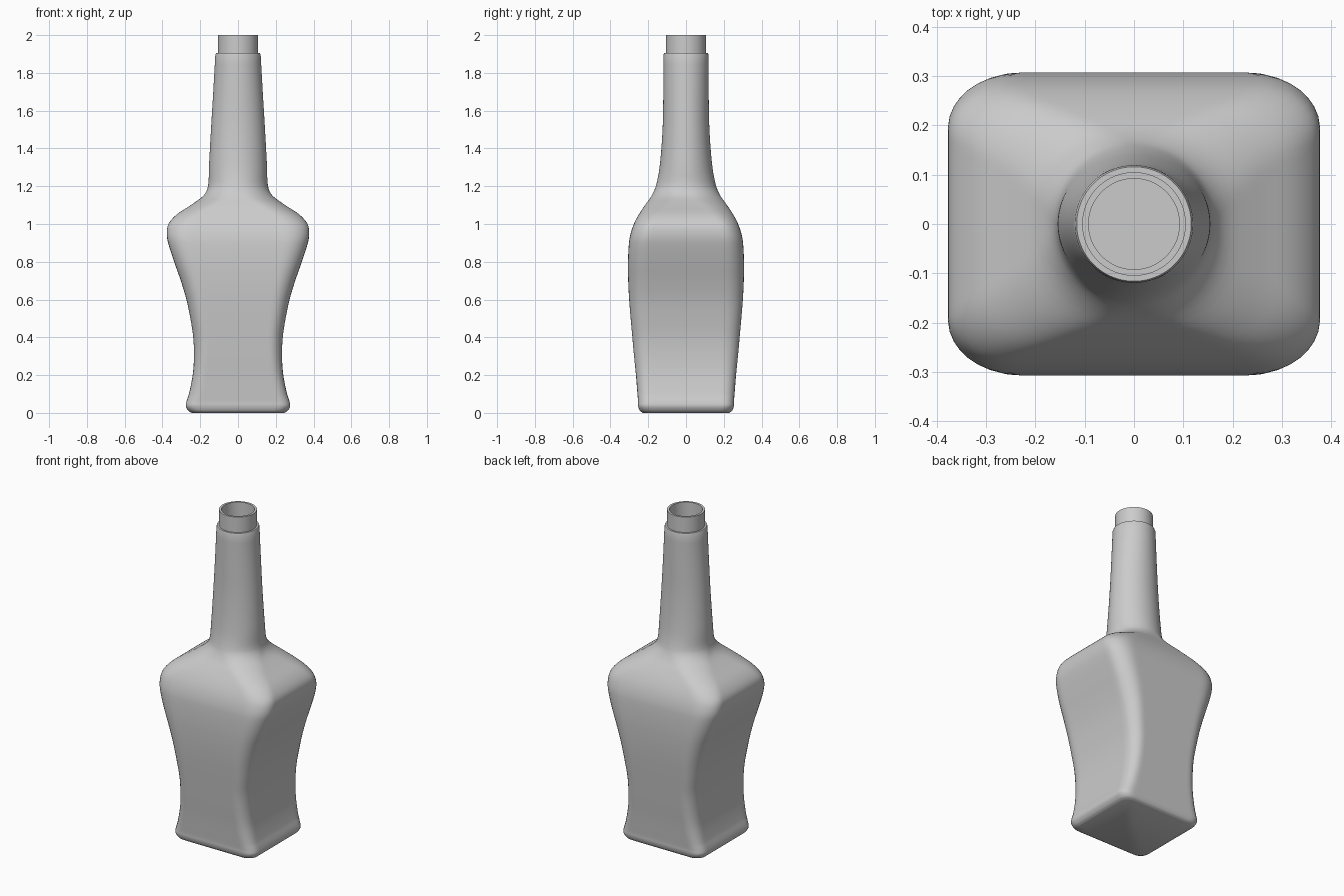
import bpy, bmesh, math

cube = bpy.data.objects.get("Cube")
if cube:
    bpy.data.objects.remove(cube, do_unlink=True)

SIDES = 128
WALL = 0.027

# Body sections: height, half width, half depth, corner roundness (1 = ellipse)
KEYS = [
    (0, .245, .228, .22), (.01, .262, .243, .22), (.035, .276, .253, .22),
    (.06, .273, .254, .23), (.1, .26, .257, .24), (.2, .24, .265, .26),
    (.3, .233, .275, .28), (.4, .237, .284, .3), (.5, .252, .293, .3),
    (.6, .273, .301, .31), (.7, .303, .306, .32), (.8, .338, .307, .32),
    (.9, .37, .302, .33), (.95, .377, .293, .34), (1, .368, .276, .36),
    (1.05, .325, .25, .42), (1.1, .25, .217, .56), (1.15, .183, .182, .82),
    (1.2, .159, .16, 1), (1.3, .154, .14, 1), (1.5, .143, .124, 1),
    (1.7, .131, .12, 1), (1.895, .12, .119, 1),
]


def smooth_keys(keys, steps):
    """Catmull-Rom spline through the section keys."""
    out = []
    for i in range(len(keys) - 1):
        a, b, c, d = (keys[max(0, min(len(keys) - 1, i + k))] for k in (-1, 0, 1, 2))
        for s in range(steps):
            t = s / steps
            row = []
            for j in range(4):
                # tangents are scaled by the uneven spacing in height
                h = c[0] - b[0]
                m0 = (c[j] - a[j]) / (c[0] - a[0]) * h
                m1 = (d[j] - b[j]) / (d[0] - b[0]) * h
                row.append((2*t**3 - 3*t*t + 1) * b[j] + (t**3 - 2*t*t + t) * m0
                           + (3*t*t - 2*t**3) * c[j] + (t**3 - t*t) * m1)
            row[3] = min(row[3], 1)
            out.append(tuple(row))
    return out + [keys[-1]]


def radius(angle, f):
    """Distance to the edge of a unit square with corners rounded by f."""
    c, s = abs(math.cos(angle)), abs(math.sin(angle))
    big, small = max(c, s), min(c, s)
    k = 1 - f
    if small / big <= k:
        return 1 / big
    p = k * (c + s)
    return p + math.sqrt(max(0, p * p - 2 * k * k + f * f))


def add_ring(bm, z, hx, hy, f):
    ring = []
    for i in range(SIDES):
        a = math.tau * i / SIDES
        r = radius(a, f)
        ring.append(bm.verts.new((hx * r * math.cos(a), hy * r * math.sin(a), z)))
    return ring


# Outside, stepped lip, then the hollow inside down to its floor
outer = smooth_keys(KEYS, 4)
lip = [(1.905, .116, .116, 1), (1.905, .105, .105, 1),
       (2, .105, .105, 1), (2, .092, .092, 1)]
inner = [(z, hx - WALL, hy - WALL, f) for z, hx, hy, f in reversed(outer) if z > WALL]

bm = bmesh.new()
rings = [add_ring(bm, *section) for section in outer + lip + inner]
for low, high in zip(rings, rings[1:]):
    for i in range(SIDES):
        j = (i + 1) % SIDES
        bm.faces.new((low[i], low[j], high[j], high[i]))
bm.faces.new(list(reversed(rings[0])))
bm.faces.new(rings[-1])

mesh = bpy.data.meshes.new("bottle")
bm.to_mesh(mesh)
bm.free()
bottle = bpy.data.objects.new("bottle", mesh)
bpy.context.collection.objects.link(bottle)

# Single plain grey
grey = bpy.data.materials.new("light grey")
grey.use_nodes = True
colour = (.6, .6, .6, 1)
grey.diffuse_color = colour
grey.node_tree.nodes["Principled BSDF"].inputs["Base Color"].default_value = colour
mesh.materials.append(grey)

# Smooth shading with crisp lip edges
bpy.ops.object.select_all(action='DESELECT')
bottle.select_set(True)
bpy.context.view_layer.objects.active = bottle
bpy.ops.object.shade_smooth_by_angle(angle=math.radians(35))
